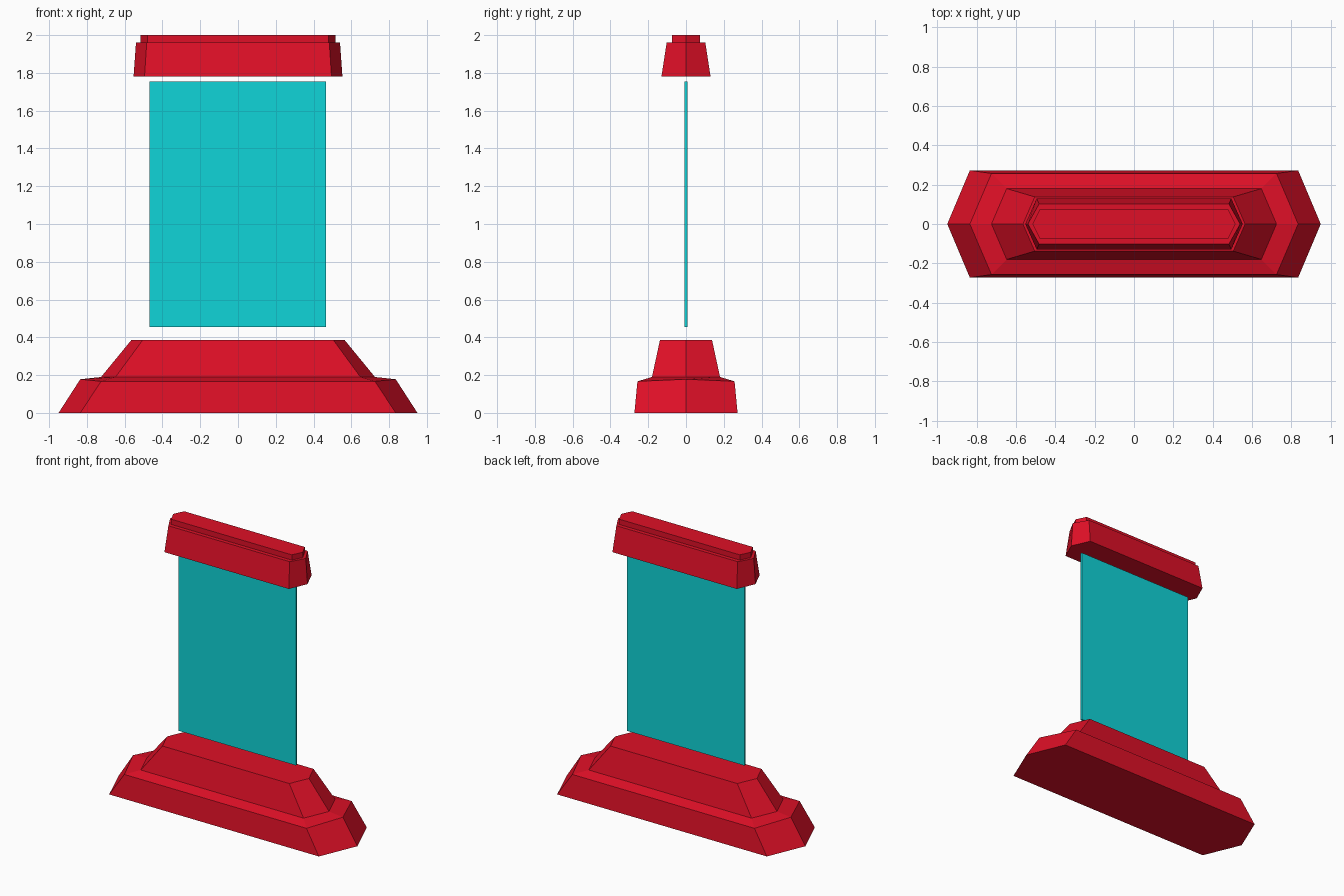
import bpy
import bmesh

cube = bpy.data.objects.get("Cube")
if cube:
    bpy.data.objects.remove(cube, do_unlink=True)


def make_material(name, rgb):
    mat = bpy.data.materials.new(name)
    mat.use_nodes = True
    color = (*rgb, 1.0)
    mat.diffuse_color = color
    mat.node_tree.nodes["Principled BSDF"].inputs["Base Color"].default_value = color
    return mat


red = make_material("red", (0.74, 0.005, 0.02))
teal = make_material("teal", (0.005, 0.66, 0.69))


def finish(name, bm, mat):
    bmesh.ops.recalc_face_normals(bm, faces=bm.faces)
    mesh = bpy.data.meshes.new(name)
    bm.to_mesh(mesh)
    bm.free()
    mesh.materials.append(mat)
    obj = bpy.data.objects.new(name, mesh)
    bpy.context.collection.objects.link(obj)
    return obj


def hex_stack(name, rings, mat):
    """Closed solid lofted through long hexagons: (tip x, corner x, half depth, corner z, tip z)."""
    bm = bmesh.new()
    loops = []
    for tip, corner, depth, z, tip_z in rings:
        outline = [(tip, 0, tip_z), (corner, depth, z), (-corner, depth, z),
                   (-tip, 0, tip_z), (-corner, -depth, z), (corner, -depth, z)]
        loops.append([bm.verts.new(p) for p in outline])
    for low, high in zip(loops, loops[1:]):
        for i in range(6):
            j = (i + 1) % 6
            bm.faces.new((low[i], low[j], high[j], high[i]))
    bm.faces.new(loops[0])
    bm.faces.new(loops[-1])
    return finish(name, bm, mat)


# Stepped pedestal
hex_stack("base", [
    (0.95, 0.835, 0.273, 0, 0),
    (0.835, 0.725, 0.257, 0.167, 0.178),
    (0.725, 0.648, 0.18, 0.19, 0.19),
    (0.565, 0.505, 0.138, 0.385, 0.385),
], red)

# Floating cap with a raised top plate
hex_stack("cap", [
    (0.553, 0.495, 0.13, 1.78, 1.78),
    (0.54, 0.483, 0.102, 1.962, 1.962),
    (0.516, 0.48, 0.074, 1.962, 1.962),
    (0.516, 0.48, 0.074, 2.0, 2.0),
], red)

# Thin panel hovering between base and cap
bm = bmesh.new()
bmesh.ops.create_cube(bm, size=1)
bmesh.ops.scale(bm, vec=(0.935, 0.015, 1.3), verts=bm.verts)
bmesh.ops.translate(bm, vec=(-0.002, 0, 1.105), verts=bm.verts)
finish("panel", bm, teal)
